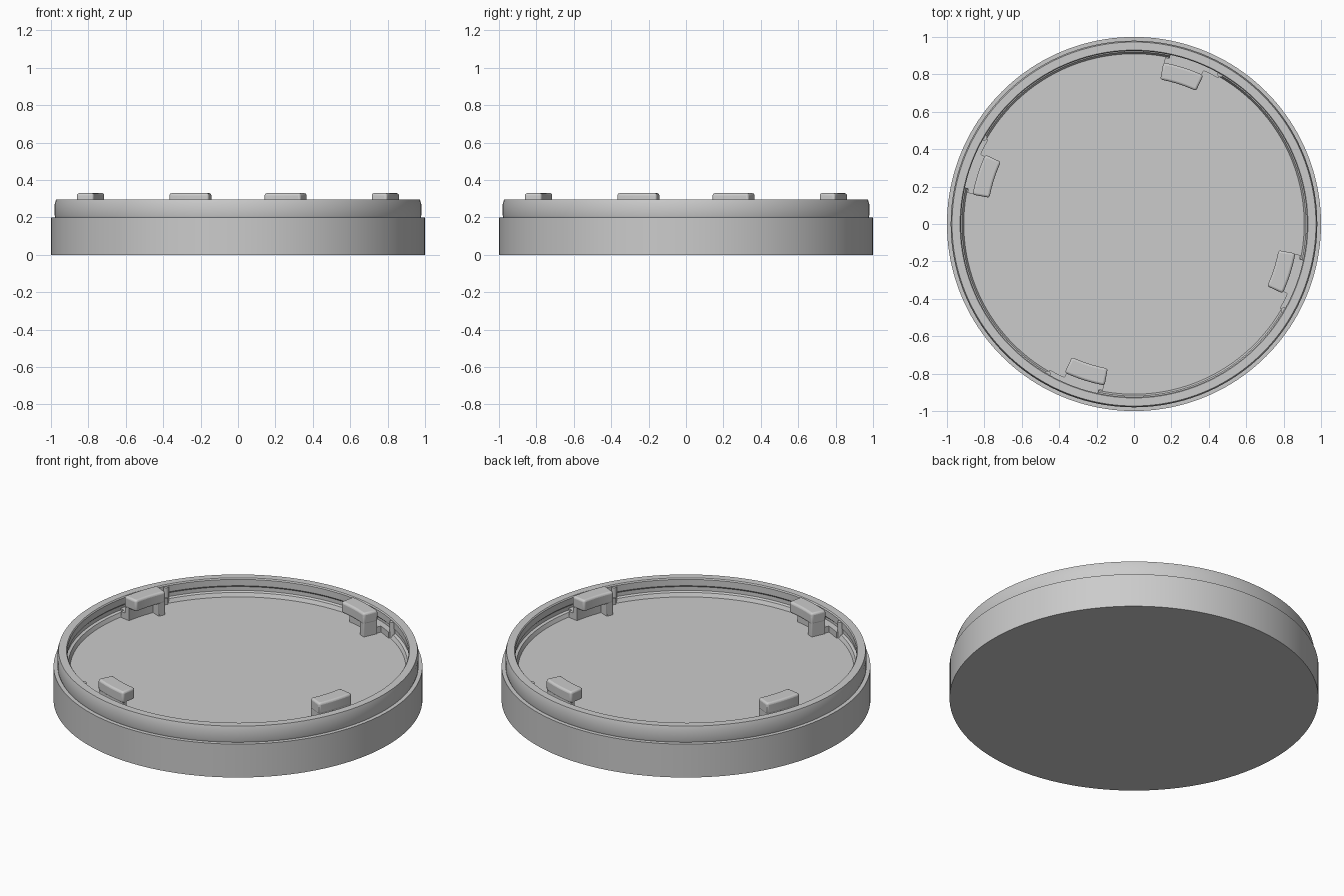
import bpy, bmesh, math

if "Cube" in bpy.data.objects:
    bpy.data.objects.remove(bpy.data.objects["Cube"])

grey = bpy.data.materials.new("light_grey")
grey.diffuse_color = (0.6, 0.6, 0.6, 1)
grey.use_nodes = True
grey.node_tree.nodes["Principled BSDF"].inputs["Base Color"].default_value = grey.diffuse_color


def finish(name, bm, bevel=0.0):
    bmesh.ops.recalc_face_normals(bm, faces=bm.faces[:])
    mesh = bpy.data.meshes.new(name)
    bm.to_mesh(mesh)
    bm.free()
    mesh.materials.append(grey)
    ob = bpy.data.objects.new(name, mesh)
    bpy.context.collection.objects.link(ob)
    bpy.ops.object.select_all(action='DESELECT')
    ob.select_set(True)
    bpy.context.view_layer.objects.active = ob
    bpy.ops.object.shade_smooth_by_angle(angle=math.radians(30))
    if bevel:
        mod = ob.modifiers.new("rounded", 'BEVEL')
        mod.width, mod.segments = bevel, 3
        mod.limit_method, mod.angle_limit = 'ANGLE', math.radians(40)
    return ob


def lathe(name, profile, n=160):
    """Revolve an (r, z) profile, capping both open ends with a flat disc."""
    bm = bmesh.new()
    rings = [[bm.verts.new((r * math.cos(math.tau * i / n),
                            r * math.sin(math.tau * i / n), z))
              for i in range(n)] for r, z in profile]
    for a, b in zip(rings, rings[1:]):
        for i in range(n):
            j = (i + 1) % n
            bm.faces.new((a[i], a[j], b[j], b[i]))
    bm.faces.new(rings[0])
    bm.faces.new(rings[-1])
    return finish(name, bm)


def arc_block(name, r0, r1, z0, z1, a0, a1, bevel=0.0, n=10):
    """Curved block between two radii, heights and angles (degrees)."""
    bm = bmesh.new()
    secs = []
    for i in range(n + 1):
        a = math.radians(a0 + (a1 - a0) * i / n)
        secs.append([bm.verts.new((r * math.cos(a), r * math.sin(a), z))
                     for r, z in ((r0, z0), (r1, z0), (r1, z1), (r0, z1))])
    for s, t in zip(secs, secs[1:]):
        for k in range(4):
            m = (k + 1) % 4
            bm.faces.new((s[k], s[m], t[m], t[k]))
    bm.faces.new(secs[0])
    bm.faces.new(secs[-1])
    return finish(name, bm, bevel)


# Shallow cap: flat base, stepped outer wall, grooved inner wall, raised floor
lathe("cap_body", [
    (1.0, 0.0), (1.0, 0.2), (0.977, 0.2), (0.98, 0.21), (0.98, 0.27),
    (0.973, 0.295), (0.93, 0.295), (0.925, 0.288), (0.925, 0.25),
    (0.935, 0.24), (0.935, 0.217), (0.92, 0.212), (0.91, 0.19)])

# Four twist-lock clips around the rim
for k in range(4):
    t = 90 * k
    arc_block(f"clip_lip_{k}", 0.785, 0.877, 0.262, 0.33, 65 + t, 79.7 + t, 0.012)
    arc_block(f"clip_back_wall_{k}", 0.845, 0.874, 0.18, 0.30, 65.5 + t, 79.4 + t)
    arc_block(f"clip_stop_{k}", 0.788, 0.874, 0.18, 0.31, 65.1 + t, 68 + t, 0.006)
    arc_block(f"clip_foot_{k}", 0.86, 0.906, 0.18, 0.226, 65.6 + t, 79.4 + t)
    arc_block(f"rim_ledge_{k}", 0.9, 0.94, 0.18, 0.226, 60 + t, 78 + t)
    # Small snap peg on the inner wall beside each clip
    a = math.radians(60 + t)
    bm = bmesh.new()
    bmesh.ops.create_cone(bm, cap_ends=True, segments=16, radius1=0.016,
                          radius2=0.016, depth=0.1)
    bmesh.ops.translate(bm, verts=bm.verts[:],
                        vec=(0.925 * math.cos(a), 0.925 * math.sin(a), 0.235))
    finish(f"snap_peg_{k}", bm)
